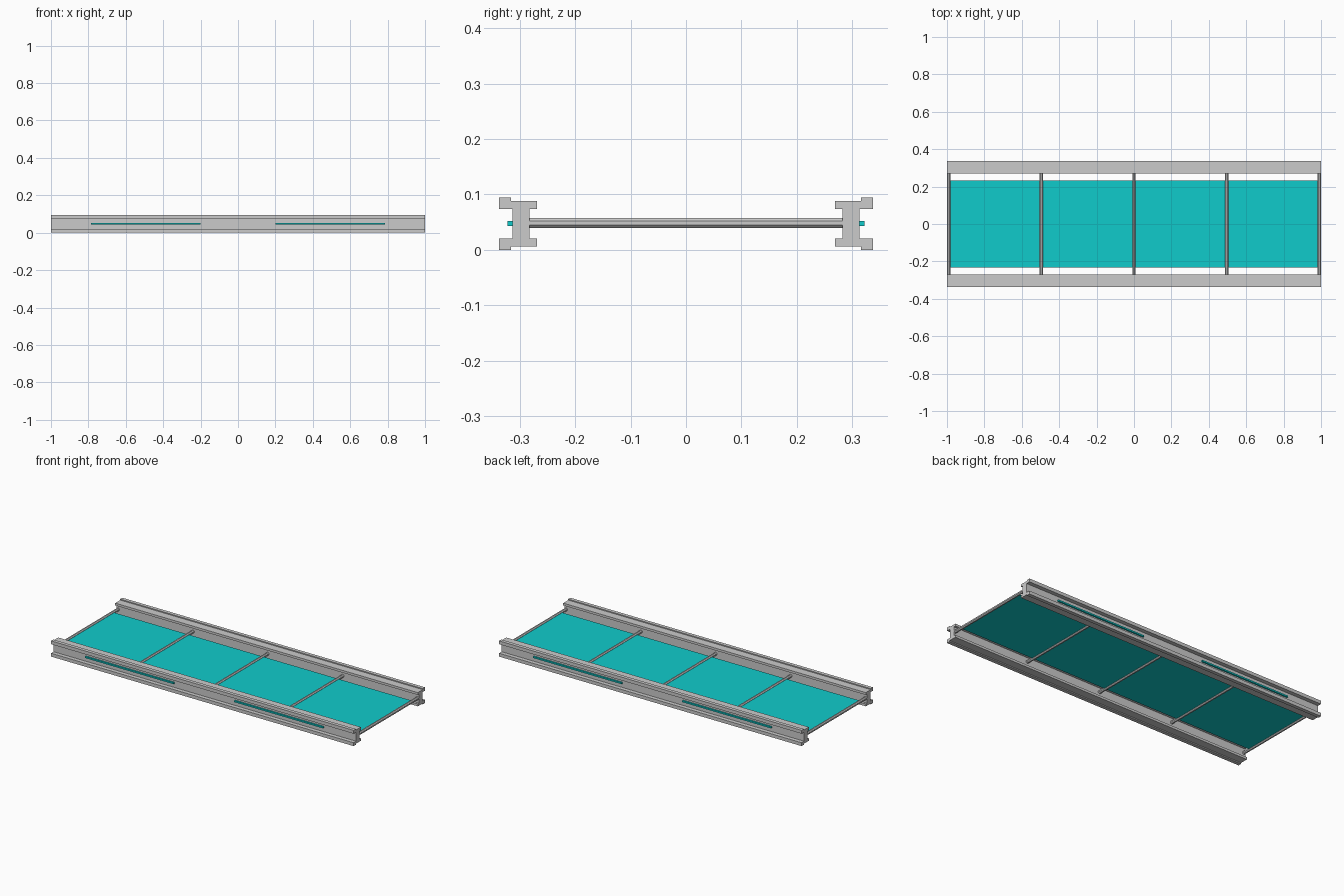
import bpy, bmesh, math
from mathutils import Matrix

if "Cube" in bpy.data.objects:
    bpy.data.objects.remove(bpy.data.objects["Cube"])

teal = bpy.data.materials.new("teal_glow")
teal.diffuse_color = (0.005, 0.6, 0.6, 1)
teal.use_nodes = True
teal.node_tree.nodes["Principled BSDF"].inputs["Base Color"].default_value = teal.diffuse_color


def finish(name, bm, mat=None):
    bmesh.ops.recalc_face_normals(bm, faces=bm.faces)
    me = bpy.data.meshes.new(name)
    bm.to_mesh(me)
    bm.free()
    ob = bpy.data.objects.new(name, me)
    bpy.context.collection.objects.link(ob)
    if mat:
        me.materials.append(mat)
    return ob


def box(name, x, y, z, size, mat=None):
    bm = bmesh.new()
    bmesh.ops.create_cube(bm, size=1, matrix=Matrix.Translation((x, y, z)) @ Matrix.Diagonal((*size, 1)))
    return finish(name, bm, mat)


MID = 0.047

# Side rails: I-beam with raised outer lips; upper half profile is mirrored in z
upper = [(0.313, 0.074), (0.337, 0.074), (0.337, 0.094), (0.316, 0.094),
         (0.316, 0.088), (0.269, 0.088), (0.269, 0.074), (0.282, 0.074)]
profile = upper + [(y, 2 * MID - z) for y, z in reversed(upper)]
for side, label in ((-1, "front"), (1, "back")):
    bm = bmesh.new()
    face = bm.faces.new([bm.verts.new((-1, side * y, z)) for y, z in profile])
    ext = bmesh.ops.extrude_face_region(bm, geom=[face], use_keep_orig=True)
    bmesh.ops.translate(bm, vec=(2, 0, 0),
                        verts=[v for v in ext["geom"] if isinstance(v, bmesh.types.BMVert)])
    finish(label + "_rail", bm)

    # Light strips along the outside of each web
    for sx, end in ((-1, "left"), (1, "right")):
        box(f"{label}_{end}_light_strip", sx * 0.493, side * 0.315, MID + 0.0005,
            (0.586, 0.014, 0.009), teal)

# Octagonal cross bars between the rails
R = 0.009 / math.cos(math.pi / 8)
for i in range(5):
    bm = bmesh.new()
    rot = Matrix.Rotation(math.pi / 2, 4, 'X') @ Matrix.Rotation(math.pi / 8, 4, 'Z')
    bmesh.ops.create_cone(bm, cap_ends=True, segments=8, radius1=R, radius2=R, depth=0.566,
                          matrix=Matrix.Translation(((i - 2) * 0.495, 0, MID + 0.001)) @ rot)
    finish(f"cross_bar_{i + 1}", bm)

# Thin walkway panel running through the bars
box("deck_panel", 0, 0, MID + 0.001, (1.98, 0.466, 0.004), teal)
